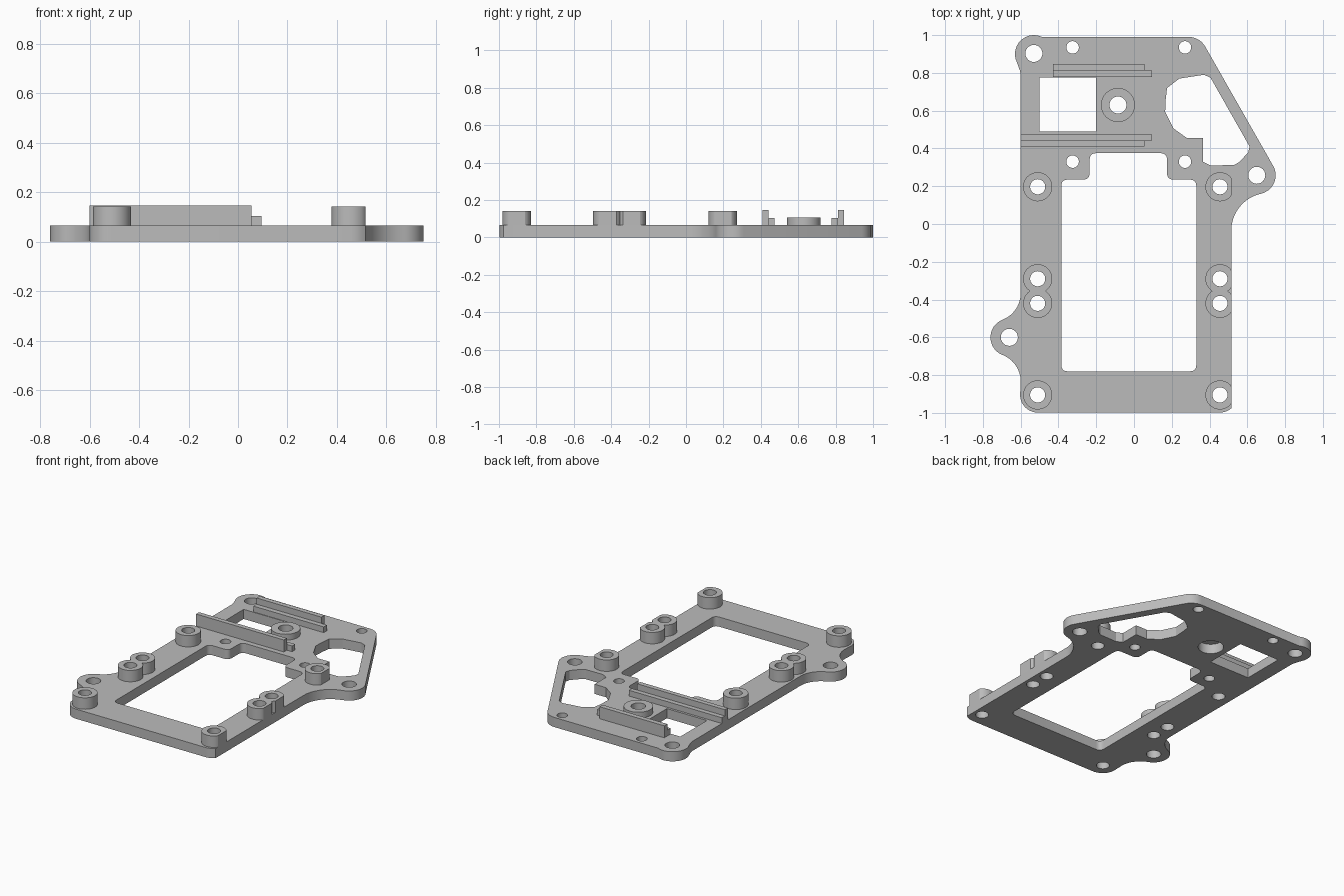
import bpy, bmesh, math
from mathutils import Vector

cube = bpy.data.objects.get("Cube")
if cube:
    bpy.data.objects.remove(cube, do_unlink=True)

T = 0.065       # plate thickness
EDGE = 0.515    # straight right-hand edge of the plate

grey = bpy.data.materials.new("light grey plastic")
grey.use_nodes = True
grey.diffuse_color = (0.5, 0.5, 0.5, 1)
grey.node_tree.nodes["Principled BSDF"].inputs["Base Color"].default_value = (0.5, 0.5, 0.5, 1)


def arc(cx, cy, r, a0, a1):
    n = max(3, round(abs(a1 - a0) / 9))
    angles = [math.radians(a0 + (a1 - a0) * i / n) for i in range(n + 1)]
    return [(cx + r * math.cos(a), cy + r * math.sin(a)) for a in angles]


def circle(cx, cy, r):
    return arc(cx, cy, r, 0, 360)[:-1]


def rounded(points, r, n=6):
    """Polygon with every corner rounded off."""
    out = []
    for i, p in enumerate(points):
        p = Vector(p)
        a = p + (Vector(points[i - 1]) - p).normalized() * r
        b = p + (Vector(points[(i + 1) % len(points)]) - p).normalized() * r
        for k in range(n + 1):
            t = k / n
            out.append(tuple(a * (1 - t) ** 2 + p * 2 * t * (1 - t) + b * t ** 2))
    return out


def rect(x0, x1, y0, y1):
    return [(x0, y0), (x1, y0), (x1, y1), (x0, y1)]


def clamp(points):
    return [(min(x, EDGE), y) for x, y in points]


def slab(name, loops, z0, z1):
    """Extrude an outline (first loop) with holes (other loops)."""
    bm = bmesh.new()
    for loop in loops:
        vs = [bm.verts.new((x, y, z0)) for x, y in loop]
        for i, v in enumerate(vs):
            bm.edges.new((vs[i - 1], v))
    bmesh.ops.triangle_fill(bm, edges=bm.edges[:], use_beauty=True, normal=(0, 0, 1))
    ext = bmesh.ops.extrude_face_region(bm, geom=bm.faces[:], use_keep_orig=True)
    top = [g for g in ext["geom"] if isinstance(g, bmesh.types.BMVert)]
    bmesh.ops.translate(bm, verts=top, vec=(0, 0, z1 - z0))
    bmesh.ops.recalc_face_normals(bm, faces=bm.faces[:])
    mesh = bpy.data.meshes.new(name)
    bm.to_mesh(mesh)
    bm.free()
    mesh.materials.append(grey)
    for p in mesh.polygons:
        p.use_smooth = True
    mesh.set_sharp_from_angle(angle=math.radians(25))
    obj = bpy.data.objects.new(name, mesh)
    bpy.context.collection.objects.link(obj)
    return obj


# Plate outline, counter-clockwise from the front left corner
outline = (
    arc(-0.51, -0.905, 0.093, 180, 270)
    + [p for p in arc(0.455, -0.905, 0.093, -90, -49.8)]
    + arc(0.715, -0.035, 0.2, 180, 102.5)       # fillet into right ear
    + arc(0.65, 0.258, 0.1, -70, 30)
    + arc(0.29, 0.89, 0.1, 30, 90)
    + arc(-0.53, 0.9, 0.1, 64, 205)             # back left ear
    + [(-0.605, 0.815), (-0.6, 0.79)]
    + arc(-0.75, -0.367, 0.15, 0, -66)          # left ear with fillets
    + arc(-0.66, -0.6, 0.1, 111, 249)
    + arc(-0.75, -0.833, 0.15, 66, 0)
)

# Openings
main_window = rounded([(-0.385, -0.78), (0.33, -0.78), (0.33, 0.235), (0.175, 0.235),
                       (0.175, 0.375), (-0.235, 0.375), (-0.235, 0.235), (-0.385, 0.235)], 0.035)
square_window = rect(-0.5, -0.2, 0.49, 0.775)
side_window = [(0.175, 0.72), (0.24, 0.77), (0.37, 0.79), (0.405, 0.775), (0.612, 0.41),
               (0.605, 0.38), (0.56, 0.33), (0.53, 0.312), (0.405, 0.31), (0.365, 0.33),
               (0.365, 0.455), (0.28, 0.455), (0.21, 0.505), (0.165, 0.595), (0.168, 0.66)]

# Screw holes
holes = [circle(x, y, 0.045) for x, y in ((-0.53, 0.903), (0.65, 0.258), (-0.66, -0.6))]
holes += [circle(x, y, 0.033) for x in (-0.325, 0.27) for y in (0.33, 0.935)]
boss_x = {"left": 0.455, "right": -0.51}
boss_y = (0.197, -0.29, -0.42, -0.905)
holes += [circle(x, y, 0.04) for x in boss_x.values() for y in boss_y]
pocket = circle(-0.085, 0.63, 0.078)

slab("base_plate", [outline, main_window, square_window, side_window, pocket] + holes, 0, T)

# Standoffs, trimmed flush with the plate edge
back, pair_a, pair_b, front = boss_y
for side, x in boss_x.items():
    for label, y in (("back", back), ("front", front)):
        slab(f"{label}_{side}_standoff", [clamp(circle(x, y, 0.077)), circle(x, y, 0.04)], T, 0.142)
    pair = arc(x, pair_a, 0.077, -56, 236) + arc(x, pair_b, 0.077, 124, 416)
    slab(f"double_{side}_standoff",
         [clamp(pair), circle(x, pair_a, 0.04), circle(x, pair_b, 0.04)], T, 0.142)

# Low collar over the pocket
slab("centre_collar", [circle(-0.085, 0.63, 0.09), circle(-0.085, 0.63, 0.045)], T, 0.105)

# Stepped rails
for label, x0, tall, low in (("front", -0.6, (0.41, 0.442), (0.442, 0.474)),
                             ("back", -0.43, (0.813, 0.846), (0.779, 0.813))):
    slab(f"{label}_rail_wall", [rect(x0, 0.055, *tall)], T, 0.146)
    slab(f"{label}_rail_step", [rect(x0, 0.095, *low)], T, 0.104)
